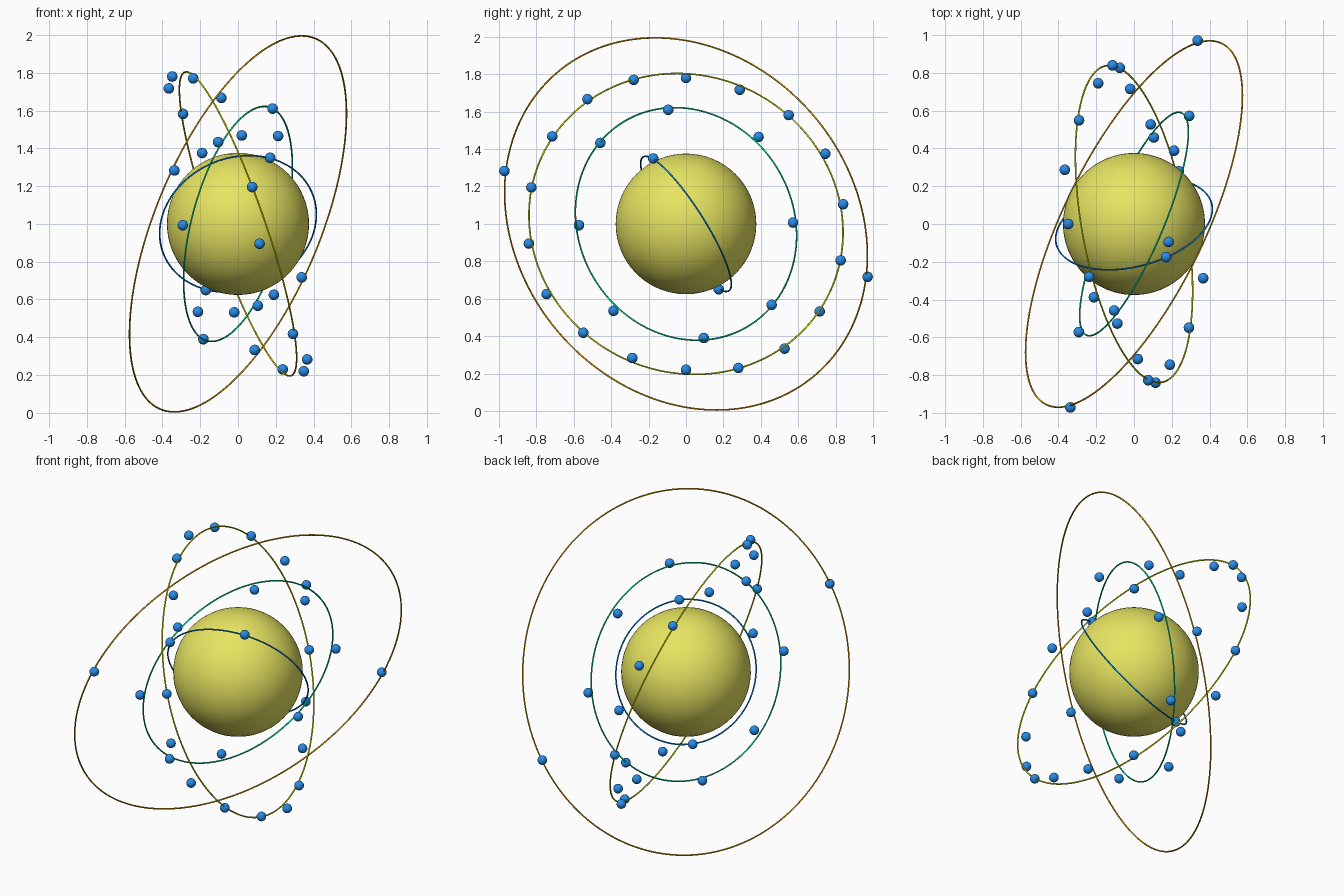
import bpy
from mathutils import Vector

cube = bpy.data.objects.get("Cube")
if cube:
    bpy.data.objects.remove(cube, do_unlink=True)

CENTRE = Vector((0, 0, 1))


def material(name, rgb):
    mat = bpy.data.materials.new(name)
    mat.use_nodes = True
    colour = (*rgb, 1)
    mat.diffuse_color = colour
    mat.node_tree.nodes["Principled BSDF"].inputs["Base Color"].default_value = colour
    return mat


yellow = material("yellow", (0.8, 0.78, 0.12))
blue = material("bright blue", (0.02, 0.26, 0.8))


def finish(name, mat):
    obj = bpy.context.object
    obj.name = name
    obj.data.materials.append(mat)
    bpy.ops.object.shade_smooth()
    return obj


def ball(name, offset, radius, mat, segments, rings):
    bpy.ops.mesh.primitive_uv_sphere_add(
        radius=radius, location=CENTRE + Vector(offset),
        segments=segments, ring_count=rings)
    return finish(name, mat)


def orbit(name, radius, normal, mat):
    turn = Vector(normal).to_track_quat("Z", "Y").to_euler()
    bpy.ops.mesh.primitive_torus_add(
        major_radius=radius, minor_radius=0.0045, major_segments=160,
        minor_segments=8, location=CENTRE, rotation=turn)
    return finish(name, mat)


# Central nucleus
ball("nucleus", (0, 0, 0), 0.376, yellow, 64, 32)

# Each shell: name, orbit radius, orbit normal, colour,
# then half of its electrons; the other half lie diametrically opposite
shells = [
    ("inner", 0.425, (-0.22, 0.82, 0.525), material("royal blue", (0.0, 0.26, 0.9)),
     [(0.17, -0.175, 0.35)]),
    ("second", 0.64, (0.893, -0.382, -0.237), material("green", (0.0, 0.8, 0.36)),
     [(0.183, -0.095, 0.61), (-0.105, -0.458, 0.433),
      (-0.292, -0.572, -0.007), (-0.212, -0.388, -0.465)]),
    ("third", 0.851, (0.931, 0.163, 0.326), material("bright yellow", (0.8, 0.8, 0.0)),
     [(-0.348, 0, 0.78), (-0.237, -0.28, 0.77), (-0.088, -0.527, 0.667),
      (0.02, -0.715, 0.468), (0.075, -0.827, 0.195), (0.114, -0.84, -0.105),
      (0.19, -0.745, -0.375), (0.291, -0.549, -0.582), (0.366, -0.287, -0.717)]),
    ("outer", 1.063, (0.841, -0.409, -0.352), material("orange", (0.8, 0.36, 0.0)),
     [(-0.337, -0.971, 0.283)]),
]

for name, radius, normal, mat, electrons in shells:
    orbit(name + "_orbit", radius, normal, mat)
    for i, spot in enumerate(electrons):
        for side, label in ((1, "a"), (-1, "b")):
            ball(f"{name}_electron_{i + 1}{label}", side * Vector(spot),
                 0.028, blue, 24, 12)
